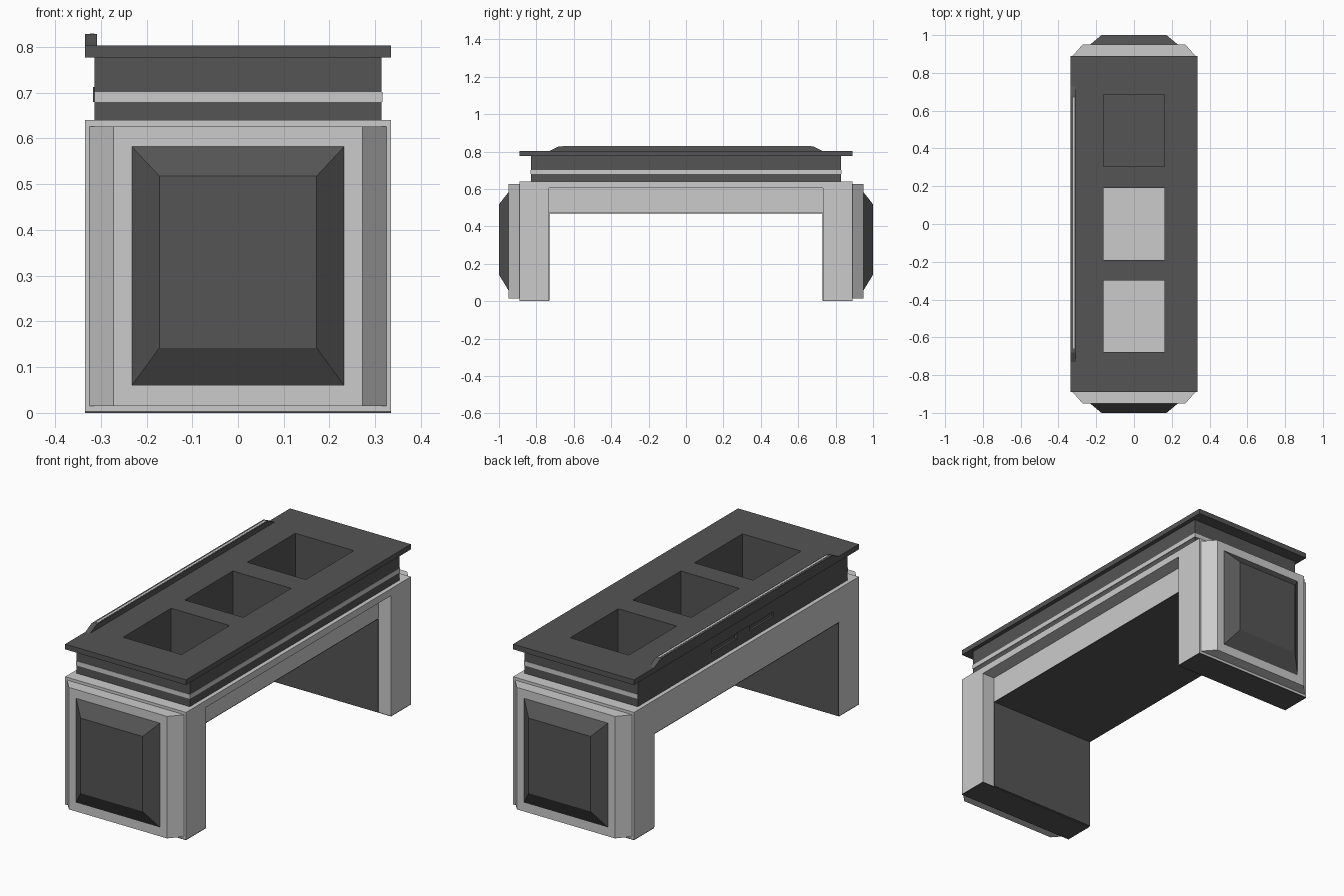
import bpy, bmesh

if "Cube" in bpy.data.objects:
    bpy.data.objects.remove(bpy.data.objects["Cube"])


def material(name, v):
    m = bpy.data.materials.new(name)
    m.diffuse_color = (v, v, v, 1)
    m.use_nodes = True
    m.node_tree.nodes["Principled BSDF"].inputs["Base Color"].default_value = m.diffuse_color
    return m


LIGHT = material("light_grey", 0.62)
DARK = material("dark_grey", 0.09)


def finish(name, bm, mat):
    bmesh.ops.recalc_face_normals(bm, faces=bm.faces)
    me = bpy.data.meshes.new(name)
    bm.to_mesh(me)
    bm.free()
    me.materials.append(mat)
    ob = bpy.data.objects.new(name, me)
    bpy.context.collection.objects.link(ob)
    return ob


def loft(name, lower, upper, mat):
    """Solid joining two four-point outlines."""
    bm = bmesh.new()
    a = [bm.verts.new(p) for p in lower]
    b = [bm.verts.new(p) for p in upper]
    bm.faces.new(a)
    bm.faces.new(b)
    for i in range(4):
        j = (i + 1) % 4
        bm.faces.new((a[i], a[j], b[j], b[i]))
    return finish(name, bm, mat)


def box(name, x, y, z, mat):
    def rect(h):
        return [(x[0], y[0], h), (x[1], y[0], h), (x[1], y[1], h), (x[0], y[1], h)]
    return loft(name, rect(z[0]), rect(z[1]), mat)


def cut(ob, x, y, z):
    c = box("cutter", x, y, z, ob.data.materials[0])
    c.hide_render = True
    m = ob.modifiers.new("cut", 'BOOLEAN')
    m.operation = 'DIFFERENCE'
    m.solver = 'EXACT'
    m.object = c
    bpy.context.view_layer.objects.active = ob
    bpy.ops.object.modifier_apply(modifier=m.name)
    bpy.data.objects.remove(c, do_unlink=True)


# Bridge-shaped body with a recessed right apron
body = box("body", (-.335, .335), (-.89, .89), (.004, .64), LIGHT)
cut(body, (-1, 1), (-.733, .733), (-1, .474))
cut(body, (.265, 1), (-.733, .733), (.3, .605))

# Dark neck and overhanging top plate
neck = box("neck", (-.314, .314), (-.83, .83), (.64, .777), DARK)
top = box("top_plate", (-.335, .335), (-.89, .89), (.777, .803), DARK)

# Three open bins with dark walls
for i, (yc, floor_mat) in enumerate([(-.488, LIGHT), (0, LIGHT), (.495, DARK)]):
    outer_y, inner_y = (yc - .195, yc + .195), (yc - .19, yc + .19)
    cut(body, (-.167, .167), outer_y, (.49, 1))
    liner = box(f"bin_liner_{i}", (-.167, .167), outer_y, (.49, .64), DARK)
    for part in (liner, neck, top):
        cut(part, (-.162, .162), inner_y, (.4, 1))
    box(f"bin_floor_{i}", (-.162, .162), inner_y, (.488, .494), floor_mat)

# Long slot with a latch in the left side of the neck
cut(neck, (-.4, -.304), (-.245, .245), (.683, .706))
box("slot_latch", (-.317, -.3), (-.05, .05), (.68, .712), DARK)

# Light band around three sides of the neck
for s, end in ((-1, "front"), (1, "back")):
    box(f"{end}_band", (-.314, .316), sorted((s * .82, s * .832)), (.68, .702), LIGHT)
box("right_band", (.306, .316), (-.82, .82), (.68, .702), LIGHT)

# Raised rail with sloping ends and a light strip
loft("rail",
     [(-.335, -.73, .803), (-.308, -.73, .803), (-.308, .73, .803), (-.335, .73, .803)],
     [(-.335, -.68, .828), (-.308, -.68, .828), (-.308, .68, .828), (-.335, .68, .828)], DARK)
box("rail_strip", (-.324, -.314), (-.66, .67), (.82, .829), LIGHT)

# Dark lining under the bridge
box("underside", (-.335, .265), (-.73, .73), (.47, .474), DARK)


def end_rect(x, y, z0, z1):
    return [(-x, y, z0), (x, y, z0), (x, y, z1), (-x, y, z1)]


# End frames, raised panels, leg linings and feet, mirrored front to back
for s, end in ((-1, "front"), (1, "back")):
    box(f"{end}_leg_lining", (-.335, .265), sorted((s * .729, s * .733)), (.004, .47), DARK)
    box(f"{end}_foot", (-.335, .335), sorted((s * .733, s * .89)), (0, .004), DARK)
    loft(f"{end}_frame", end_rect(.325, s * .89, .015, .626),
         end_rect(.272, s * .95, .015, .626), LIGHT)
    loft(f"{end}_panel", end_rect(.232, s * .95, .06, .582),
         end_rect(.172, s * 1.0, .142, .518), DARK)
